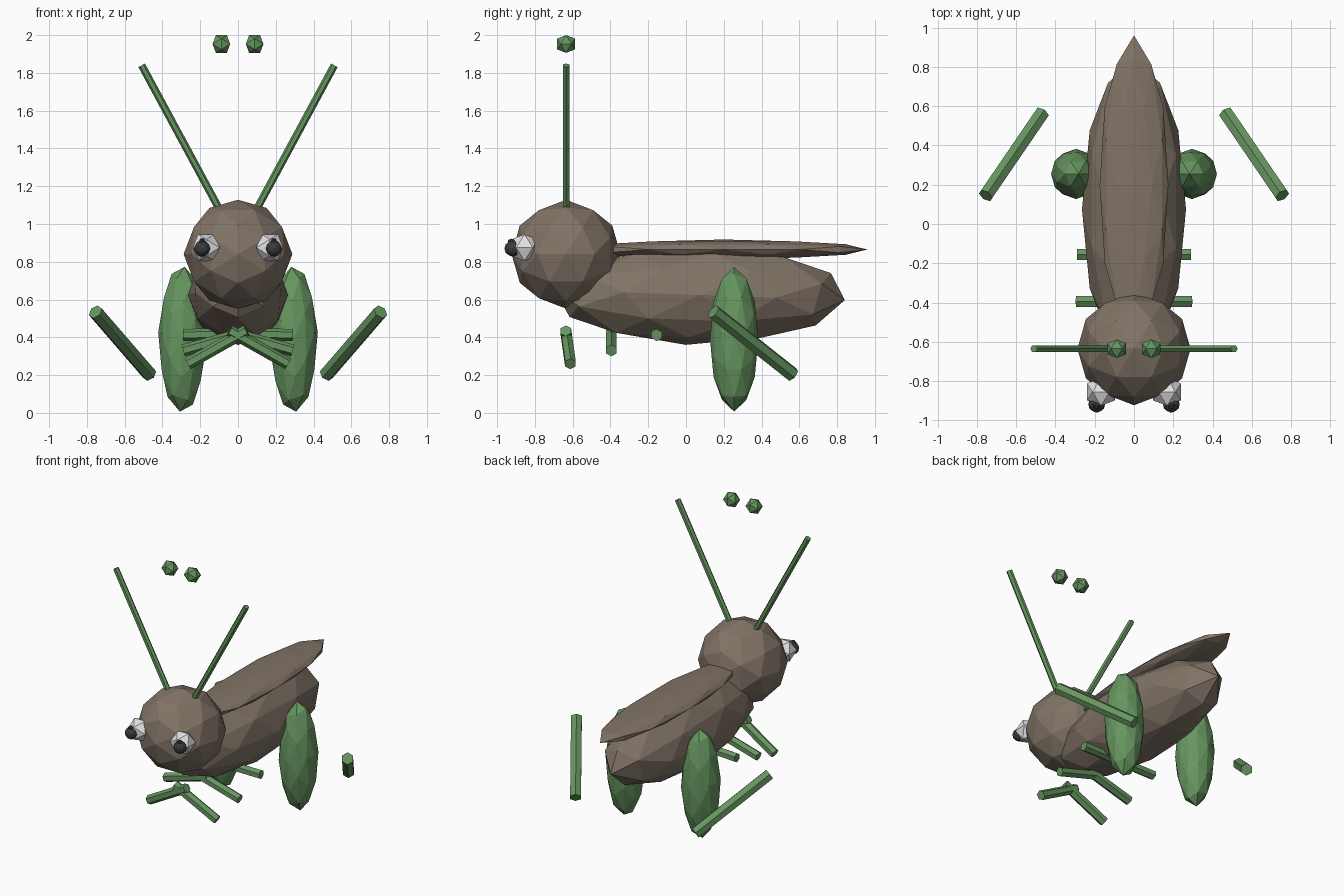
import bpy, bmesh, math
from mathutils import Vector, Matrix

if "Cube" in bpy.data.objects:
    bpy.data.objects.remove(bpy.data.objects["Cube"])


def material(name, rgb):
    m = bpy.data.materials.new(name)
    m.diffuse_color = (*[(c / 255) ** 2.2 for c in rgb], 1)
    m.use_nodes = True
    m.node_tree.nodes["Principled BSDF"].inputs["Base Color"].default_value = m.diffuse_color
    return m


BROWN = material("brown", (128, 115, 102))
GREEN = material("green", (102, 148, 96))
WHITE = material("white", (225, 225, 228))
DARK = material("dark_grey", (62, 62, 64))


def finish(bm, name, mat):
    bmesh.ops.recalc_face_normals(bm, faces=bm.faces)
    me = bpy.data.meshes.new(name)
    bm.to_mesh(me)
    bm.free()
    me.materials.append(mat)
    ob = bpy.data.objects.new(name, me)
    bpy.context.collection.objects.link(ob)
    return ob


def ball(name, mat, centre, radii, detail=1, turn=None):
    """Faceted ball: turned first, then stretched to its radii."""
    bm = bmesh.new()
    t = (1 + math.sqrt(5)) / 2
    for a in (-1, 1):
        for b in (-t, t):
            for co in ((a, 0, b), (0, b, a), (b, a, 0)):
                bm.verts.new(co)
    bmesh.ops.convex_hull(bm, input=bm.verts[:])
    if detail:
        bmesh.ops.subdivide_edges(bm, edges=bm.edges[:], cuts=1, use_grid_fill=True)
    for v in bm.verts:
        v.co.normalize()
        if turn:
            v.co = turn @ v.co
        v.co = Vector(c + r * u for c, r, u in zip(centre, radii, v.co))
    return finish(bm, name, mat)


def rod(name, mat, start, end, radius, sides=6):
    """Straight rod between two points."""
    start, end = Vector(start), Vector(end)
    d = end - start
    bm = bmesh.new()
    bmesh.ops.create_cone(bm, cap_ends=True, segments=sides, radius1=radius,
                          radius2=radius, depth=d.length)
    turn = d.to_track_quat('Z', 'Y').to_matrix().to_4x4()
    bm.transform(Matrix.Translation((start + end) / 2) @ turn)
    return finish(bm, name, mat)


# Body, head and folded wings
ball("body", BROWN, (0, .075, .624), (.265, .77, .265), turn=Matrix.Rotation(-.1, 3, 'X'))
ball("head", BROWN, (0, -.635, .84), (.288, .288, .288))
ball("wings", BROWN, (0, .2, .865), (.175, .76, .053))

for side, s in (("left", -1), ("right", 1)):
    # Eyes
    ball(side + "_eye", WHITE, (s * .168, -.855, .875), (.083,) * 3, detail=0)
    ball(side + "_pupil", DARK, (s * .19, -.918, .87), (.043,) * 3)
    ball(side + "_pupil_bump", DARK, (s * .19, -.925, .905), (.02,) * 3, detail=0)
    # Antennae and floating tips
    rod(side + "_antenna", GREEN, (s * .105, -.635, 1.09), (s * .51, -.635, 1.84), .02)
    ball(side + "_antenna_tip", GREEN, (s * .088, -.635, 1.953), (.055,) * 3, detail=0)
    # Hind legs
    ball(side + "_thigh", GREEN, (s * .295, .255, .39), (.128, .128, .385),
         turn=Matrix.Rotation(-s * .1, 3, 'Y'))
    rod(side + "_shin", GREEN, (s * .755, .145, .535), (s * .468, .565, .203), .04)
    # Small walking legs, crossing under the body
    for name, y0, y1, z0, z1 in (("front", -.637, -.612, .435, .26),
                                 ("middle", -.395, -.395, .425, .33),
                                 ("rear", -.165, -.155, .42, .412)):
        x1 = .265 if name == "front" else .29
        rod(f"{side}_{name}_leg", GREEN, (-s * .045, y0, z0), (s * x1, y1, z1), .032)
